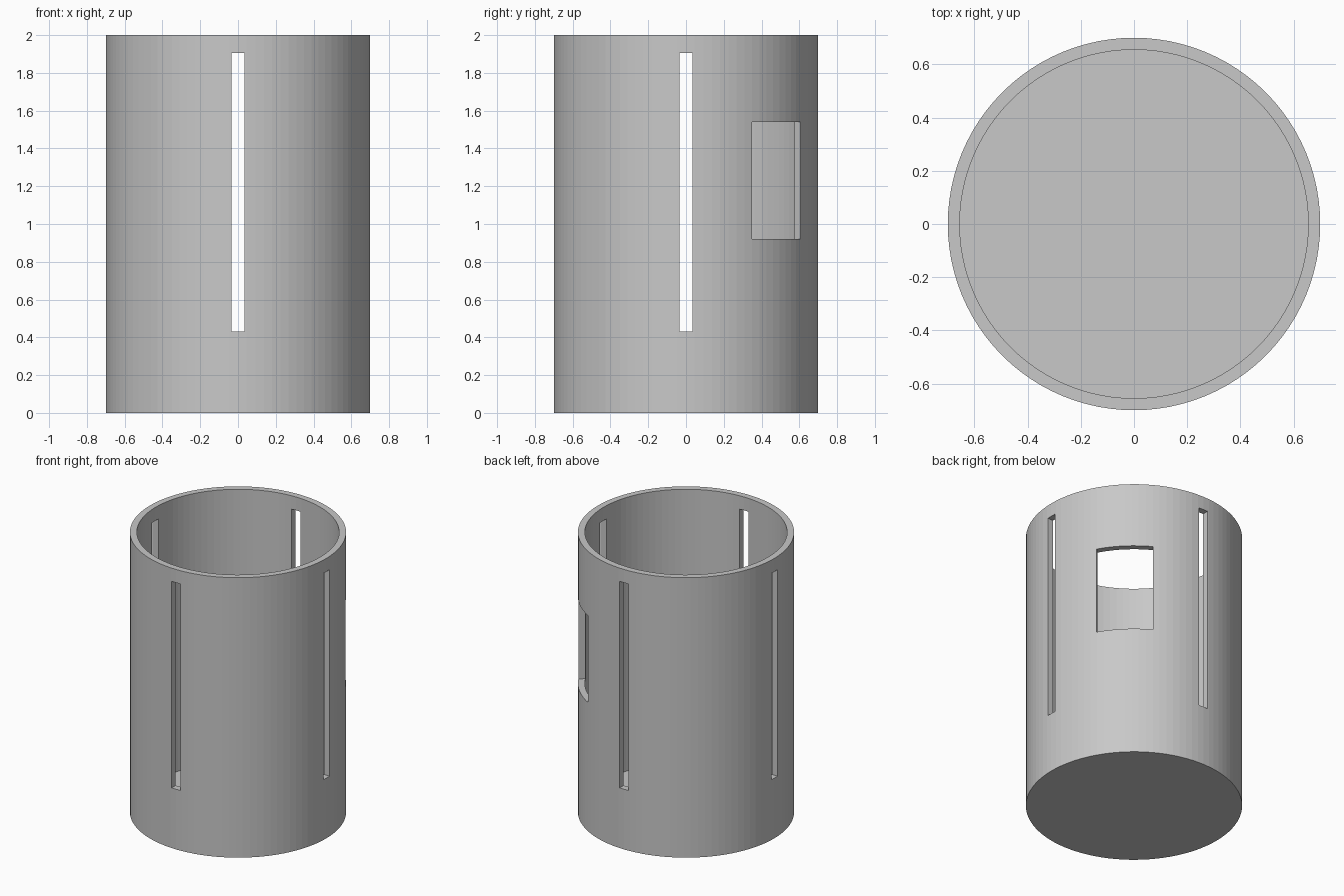
import bpy
from math import radians

if "Cube" in bpy.data.objects:
    bpy.data.objects.remove(bpy.data.objects["Cube"], do_unlink=True)

HEIGHT, RADIUS, WALL, SIDES = 2.0, 0.7, 0.045, 96

grey = bpy.data.materials.new("plain_grey")
grey.use_nodes = True
colour = (0.58, 0.58, 0.58, 1)
grey.diffuse_color = colour
grey.node_tree.nodes["Principled BSDF"].inputs["Base Color"].default_value = colour


def cylinder(name, radius, bottom, top):
    bpy.ops.mesh.primitive_cylinder_add(
        vertices=SIDES, radius=radius, depth=top - bottom,
        location=(0, 0, (bottom + top) / 2))
    obj = bpy.context.object
    obj.name = name
    obj.data.materials.append(grey)
    return obj


def bar(name, start, end, width, bottom, top, angle):
    """Upright bar running from start to end along a horizontal direction."""
    bpy.ops.mesh.primitive_cube_add(size=1)
    obj = bpy.context.object
    obj.name = name
    for v in obj.data.vertices:
        v.co.x = end if v.co.x > 0 else start
        v.co.y *= width
        v.co.z = top if v.co.z > 0 else bottom
    obj.rotation_euler.z = radians(angle)
    obj.data.materials.append(grey)
    return obj


def cut(target, cutter):
    cutter.hide_render = True
    mod = target.modifiers.new(cutter.name, 'BOOLEAN')
    mod.operation = 'DIFFERENCE'
    mod.solver = 'EXACT'
    mod.object = cutter
    bpy.context.view_layer.objects.active = target
    bpy.ops.object.modifier_apply(modifier=mod.name)
    bpy.data.objects.remove(cutter, do_unlink=True)


# Round cup with a thin wall and a closed floor
cup = cylinder("slotted_cup", RADIUS, 0, HEIGHT)
cut(cup, cylinder("hollow", RADIUS - WALL, WALL, HEIGHT + 0.1))

# Four tall narrow slots, one every quarter turn
for angle in range(0, 360, 90):
    cut(cup, bar("slot_cutter", 0.4, 1, 0.07, 0.43, 1.905, angle))

# Wide window between the back and left slots
cut(cup, bar("window_cutter", 0.4, 1, 0.366, 0.92, 1.54, 45))
